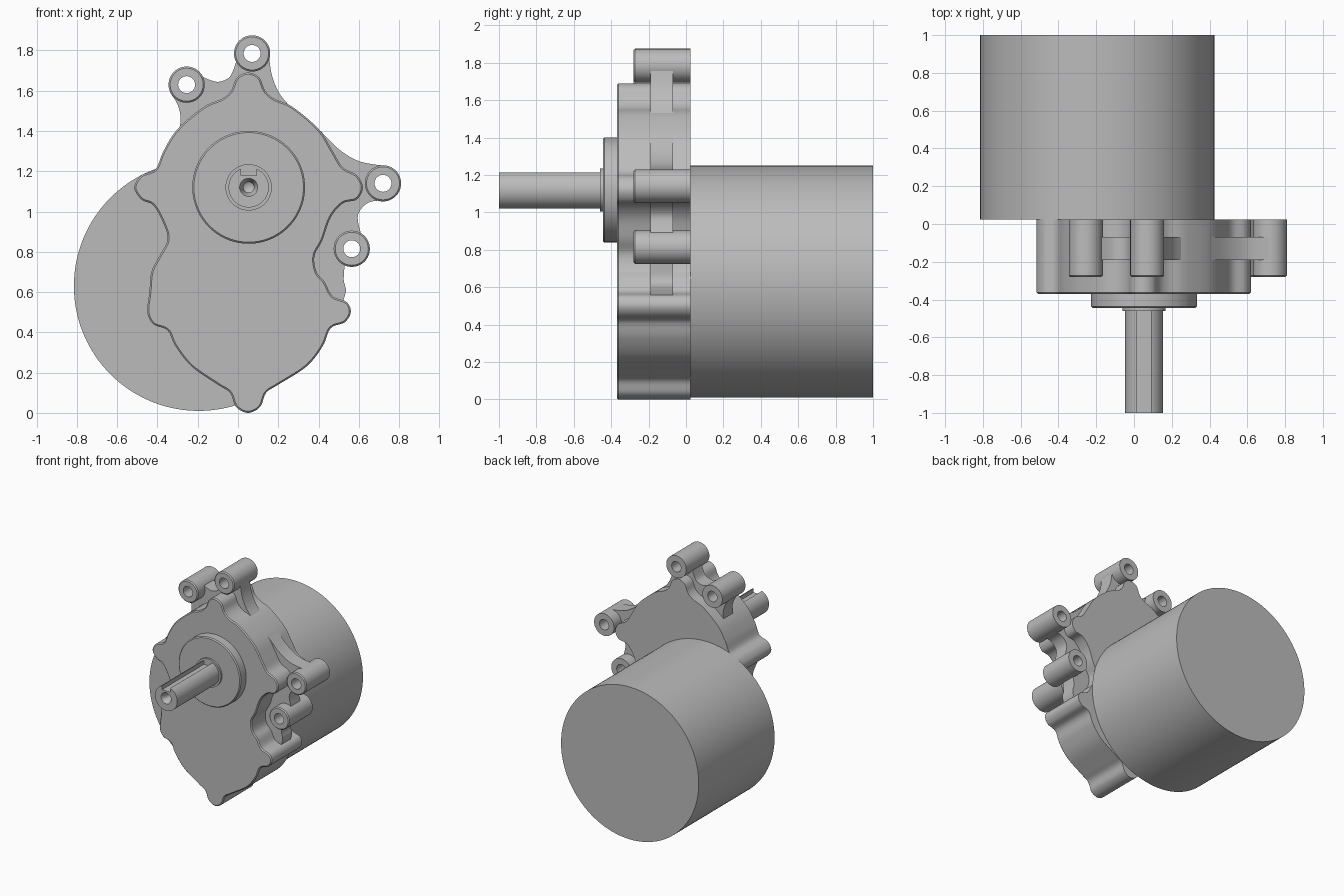
import bpy, bmesh, math
from mathutils import Vector, Matrix

default_cube = bpy.data.objects.get("Cube")
if default_cube:
    bpy.data.objects.remove(default_cube, do_unlink=True)

# One plain metal for every part
metal = bpy.data.materials.new("grey metal")
metal.use_nodes = True
grey = (0.5, 0.5, 0.5, 1)
metal.diffuse_color = grey
metal.node_tree.nodes["Principled BSDF"].inputs["Base Color"].default_value = grey


def finish(bm, name):
    """Turn a bmesh into a named object with sharp-edged smooth shading."""
    bmesh.ops.recalc_face_normals(bm, faces=bm.faces)
    mesh = bpy.data.meshes.new(name)
    bm.to_mesh(mesh)
    bm.free()
    mesh.materials.append(metal)
    obj = bpy.data.objects.new(name, mesh)
    bpy.context.collection.objects.link(obj)
    shade(obj)
    return obj


def shade(obj):
    bpy.ops.object.select_all(action='DESELECT')
    obj.select_set(True)
    bpy.context.view_layer.objects.active = obj
    bpy.ops.object.shade_smooth_by_angle(angle=math.radians(30))


def lathe(name, centre, profile, steps=64, closed=False):
    """Spin (radius, y) points round an axis along y through centre (x, z)."""
    bm = bmesh.new()
    verts = [bm.verts.new((r, y, 0)) for r, y in profile]
    pairs = list(zip(verts, verts[1:]))
    if closed:
        pairs.append((verts[-1], verts[0]))
    edges = [bm.edges.new(pair) for pair in pairs]
    bmesh.ops.spin(bm, geom=verts + edges, cent=(0, 0, 0), axis=(0, 1, 0),
                   angle=math.tau, steps=steps, use_duplicate=False)
    bmesh.ops.remove_doubles(bm, verts=bm.verts, dist=0.0001)
    bmesh.ops.translate(bm, verts=bm.verts, vec=(centre[0], 0, centre[1]))
    return finish(bm, name)


def spline(points, closed=False, steps=6):
    """Smooth curve passing through the given (x, z) points."""
    pts = [Vector(p) for p in points]
    if closed:
        pts = [pts[-1]] + pts + pts[:2]
    else:
        pts = [pts[0]] + pts + [pts[-1]]
    out = []
    for a, b, c, d in zip(pts, pts[1:], pts[2:], pts[3:]):
        for i in range(steps):
            t = i / steps
            out.append(b + (c - a) * t / 2
                       + (2 * a - 5 * b + 4 * c - d) * t * t / 2
                       + (3 * b - a - 3 * c + d) * t ** 3 / 2)
    if not closed:
        out.append(pts[-1])
    return out


def prism(name, outline, front, back, chamfer=0):
    """Extrude an (x, z) outline along y, optionally chamfering the front rim."""
    bm = bmesh.new()
    face = bm.faces.new([bm.verts.new((x, front, z)) for x, z in outline])
    rim = list(face.edges)
    grown = bmesh.ops.extrude_face_region(bm, geom=[face], use_keep_orig=True)
    moved = [g for g in grown["geom"] if isinstance(g, bmesh.types.BMVert)]
    bmesh.ops.translate(bm, verts=moved, vec=(0, back - front, 0))
    bmesh.ops.recalc_face_normals(bm, faces=bm.faces)
    if chamfer:
        bmesh.ops.bevel(bm, geom=rim, offset=chamfer, segments=1, affect='EDGES')
    return finish(bm, name)


def cut(obj, cutter):
    """Subtract a helper object and throw it away."""
    cutter.hide_render = True
    mod = obj.modifiers.new("cut", 'BOOLEAN')
    mod.operation = 'DIFFERENCE'
    mod.solver = 'EXACT'
    mod.object = cutter
    bpy.context.view_layer.objects.active = obj
    bpy.ops.object.modifier_apply(modifier=mod.name)
    bpy.data.objects.remove(cutter, do_unlink=True)
    shade(obj)


BACK = 0.025
FACE = -0.37
SHAFT = (0.053, 1.12)

# Motor can
lathe("motor_can", (-0.195, 0.63),
      [(0, BACK), (0.62, BACK), (0.62, 1), (0, 1)], steps=128)

# Gearbox housing with screw lobes round its rim, clockwise from the top
housing = [
    (.05, 1.69), (.105, 1.665), (.135, 1.6), (.18, 1.56), (.27, 1.52),
    (.4, 1.41), (.47, 1.3), (.52, 1.22), (.59, 1.18), (.62, 1.12),
    (.59, 1.06), (.52, 1.04), (.46, .97), (.42, .86), (.38, .78),
    (.39, .7), (.43, .65), (.47, .58), (.54, .55), (.56, .5),
    (.53, .45), (.46, .42), (.42, .33), (.34, .23), (.2, .14),
    (.14, .1), (.11, .03), (.05, 0), (-.01, .03), (-.04, .1),
    (-.1, .14), (-.23, .23), (-.31, .33), (-.35, .41), (-.42, .44),
    (-.45, .5), (-.44, .6), (-.43, .7), (-.39, .78), (-.35, .86),
    (-.37, .94), (-.42, 1.03), (-.48, 1.06), (-.515, 1.12), (-.48, 1.18),
    (-.41, 1.21), (-.37, 1.3), (-.3, 1.41), (-.17, 1.52), (-.08, 1.56),
    (-.035, 1.6), (-.005, 1.665)]
prism("gearbox_housing", spline(housing, closed=True), FACE, BACK, chamfer=0.008)

# Mounting bosses: chamfered tubes
bosses = {
    "upper_right": (-0.255, 1.63), "upper_left": (0.07, 1.785),
    "side_upper": (0.72, 1.14), "side_lower": (0.565, 0.815)}
HOLE, RIM, TIP = 0.042, 0.09, -0.28
for place, centre in bosses.items():
    lathe(place + "_boss", centre,
          [(HOLE, TIP), (RIM - 0.008, TIP), (RIM, TIP + 0.008),
           (RIM, BACK), (HOLE, BACK)], steps=40, closed=True)


# Webs joining each pair of bosses to the housing
def web(name, first, second, curves, inside):
    a, b = bosses[first], bosses[second]
    start, middle, end = [spline(c) for c in curves]
    outline = start + [a] + middle + [b] + end + inside
    obj = prism(name, outline, -0.19, -0.07)
    for centre in (a, b):
        cut(obj, lathe("hole_cutter", centre,
                       [(0, -0.5), (HOLE + 0.005, -0.5),
                        (HOLE + 0.005, 0.2), (0, 0.2)], steps=40))


web("upper_web", "upper_right", "upper_left",
    [[(-.3, 1.36), (-.285, 1.46), (-.3, 1.53), (-.33, 1.58)],
     [(-.18, 1.67), (-.13, 1.65), (-.09, 1.645), (-.04, 1.67), (-.01, 1.74)],
     [(.155, 1.76), (.17, 1.67), (.21, 1.58), (.28, 1.5)]],
    [(0.05, 1.4)])
web("side_web", "side_upper", "side_lower",
    [[(.41, 1.4), (.5, 1.31), (.6, 1.25), (.72, 1.228)],
     [(.7, 1.055), (.64, 1.04), (.595, .98), (.61, .89)],
     [(.53, .74), (.525, .66), (.535, .6), (.5, .5)]],
    [(0.3, 0.5), (0.3, 1.3)])

# Round pilot and thin collar round the shaft
lathe("pilot_disc", SHAFT,
      [(0, FACE + 0.02), (0.28, FACE + 0.02), (0.28, -0.437),
       (0.272, -0.445), (0, -0.445)], steps=96)
lathe("shaft_collar", SHAFT,
      [(0, -0.43), (0.115, -0.43), (0.115, -0.46), (0, -0.46)])

# Output shaft with a centre-drilled end and a keyway along the top
shaft = lathe("output_shaft", SHAFT,
              [(0, -0.42), (0.1, -0.42), (0.1, -1), (0.045, -1),
               (0.026, -0.96), (0.026, -0.88), (0, -0.865)])
bm = bmesh.new()
bmesh.ops.create_cube(bm, size=1, matrix=Matrix.Translation(
    (SHAFT[0], -0.81, 1.23)) @ Matrix.Diagonal((0.076, 0.7, 0.1, 1)))
cut(shaft, finish(bm, "keyway_cutter"))
